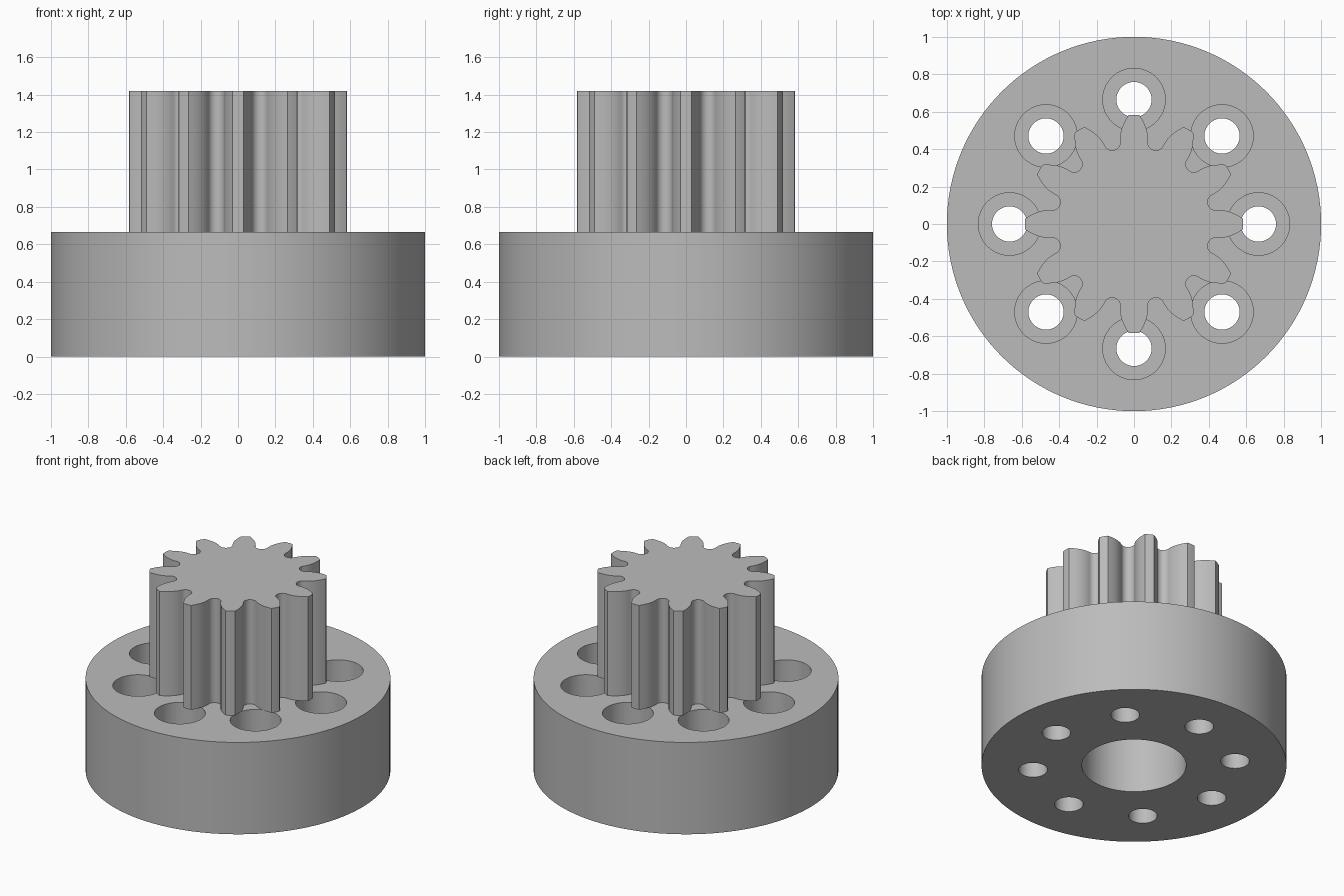
import bpy, bmesh, math
from mathutils import Matrix, Vector

cube = bpy.data.objects.get("Cube")
if cube:
    bpy.data.objects.remove(cube, do_unlink=True)

DISC_TOP, GEAR_TOP = 0.665, 1.42
TEETH, BOLTS = 12, 8

grey = bpy.data.materials.new("plain grey")
grey.use_nodes = True
grey.diffuse_color = (0.5, 0.5, 0.5, 1)
for node in grey.node_tree.nodes:
    if node.type == "BSDF_PRINCIPLED":
        node.inputs["Base Color"].default_value = grey.diffuse_color


def finish(bm, name):
    bmesh.ops.recalc_face_normals(bm, faces=bm.faces[:])
    mesh = bpy.data.meshes.new(name)
    bm.to_mesh(mesh)
    bm.free()
    mesh.materials.append(grey)
    obj = bpy.data.objects.new(name, mesh)
    bpy.context.collection.objects.link(obj)
    return obj


def lathe(bm, profile, segments, centre=(0, 0)):
    """Closed solid of revolution from (radius, height) pairs."""
    rings = []
    for r, z in profile:
        rings.append([bm.verts.new((centre[0] + r * math.cos(math.tau * i / segments),
                                    centre[1] + r * math.sin(math.tau * i / segments), z))
                      for i in range(segments)])
    for low, high in zip(rings, rings[1:]):
        for i in range(segments):
            j = (i + 1) % segments
            bm.faces.new((low[i], low[j], high[j], high[i]))
    bm.faces.new(rings[0][::-1])
    bm.faces.new(rings[-1])


def smooth(obj):
    bpy.ops.object.select_all(action="DESELECT")
    obj.select_set(True)
    bpy.context.view_layer.objects.active = obj
    bpy.ops.object.shade_smooth_by_angle(angle=math.radians(30))


# Mounting disc
bm = bmesh.new()
lathe(bm, [(1, 0), (1, DISC_TOP)], 128)
disc = finish(bm, "mounting_disc")

# Central bore and the ring of counterbored bolt holes
bm = bmesh.new()
lathe(bm, [(0.342, -0.1), (0.342, DISC_TOP + 0.1)], 96)
for i in range(BOLTS):
    a = math.tau * i / BOLTS
    lathe(bm, [(0.094, -0.1), (0.094, 0.33), (0.167, 0.33), (0.167, DISC_TOP + 0.1)],
          64, (0.665 * math.cos(a), 0.665 * math.sin(a)))
cutter = finish(bm, "hole_cutter")
cutter.hide_render = True

cut = disc.modifiers.new("holes", "BOOLEAN")
cut.operation, cut.solver, cut.object = "DIFFERENCE", "EXACT", cutter
bpy.context.view_layer.objects.active = disc
bpy.ops.object.modifier_apply(modifier=cut.name)
bpy.data.objects.remove(cutter, do_unlink=True)
smooth(disc)

# One tooth: tip and curved flank, then the round root beside it
tip = [(0.583, 0.0), (0.581, 0.03)]
flank = [(0.56, 0.043), (0.535, 0.056), (0.51, 0.066), (0.48, 0.073)]
half_pitch = math.pi / TEETH
root_turn = Matrix.Rotation(half_pitch, 2)
root = []
for k in range(13):
    a = math.pi * k / 12
    root.append(root_turn @ Vector((0.453 - 0.044 * math.sin(a), -0.044 * math.cos(a))))
left_side = [Vector(p) for p in tip + flank]
right_side = [Vector((x, -y)) for x, y in reversed(tip[1:] + flank)]
tooth = right_side + left_side + root

# Pinion
bm = bmesh.new()
outline = []
for i in range(TEETH):
    turn = Matrix.Rotation(math.tau * i / TEETH, 2)
    outline += [bm.verts.new((*(turn @ p), DISC_TOP)) for p in tooth]
base = bm.faces.new(outline)
lifted = bmesh.ops.extrude_face_region(bm, geom=[base], use_keep_orig=True)
bmesh.ops.translate(bm, vec=(0, 0, GEAR_TOP - DISC_TOP),
                    verts=[g for g in lifted["geom"] if isinstance(g, bmesh.types.BMVert)])
pinion = finish(bm, "pinion_gear")
smooth(pinion)
